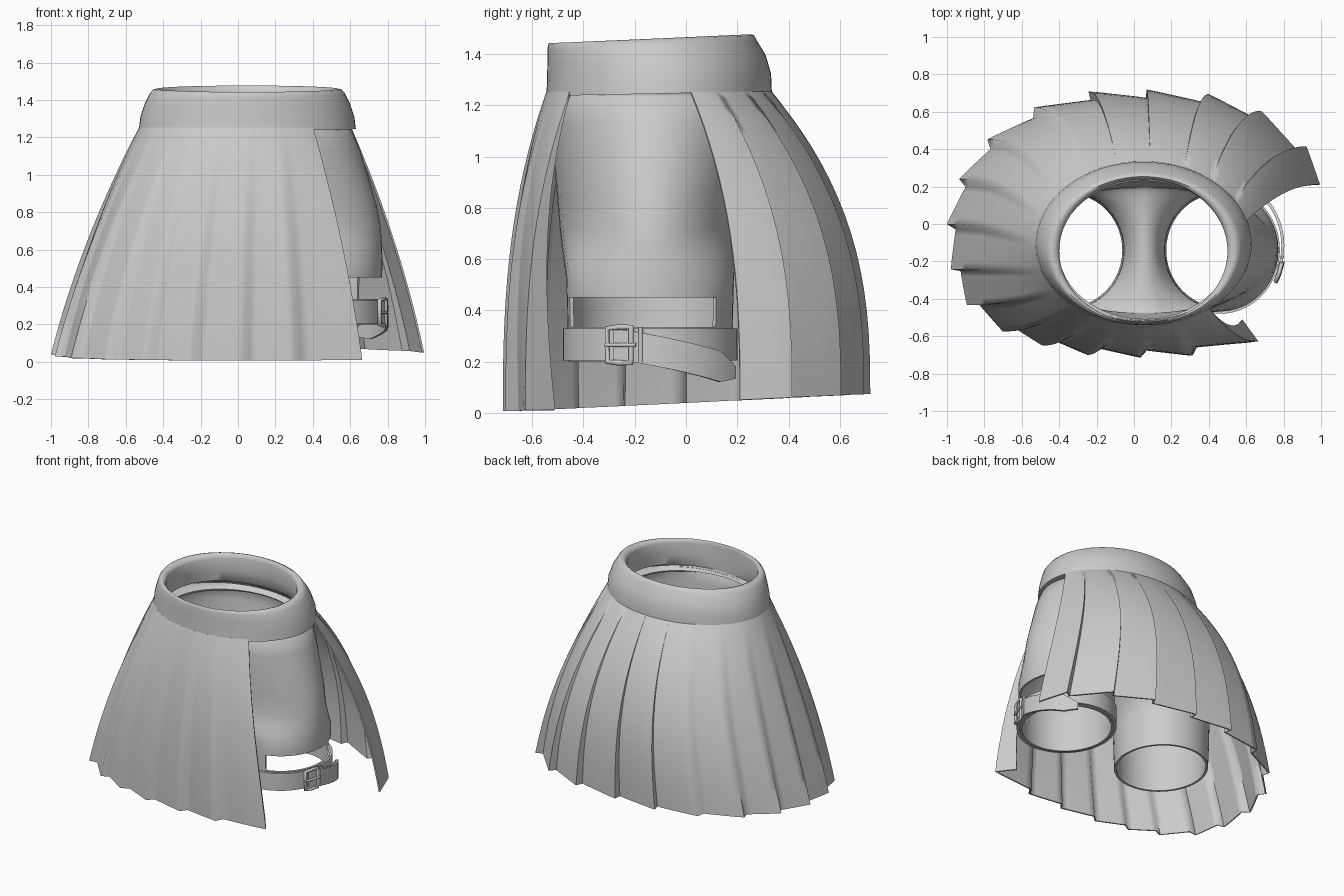
import bpy, bmesh
from math import sin, cos, pi, radians, atan2

if "Cube" in bpy.data.objects:
    bpy.data.objects.remove(bpy.data.objects["Cube"])

grey = bpy.data.materials.new("fabric grey")
grey.use_nodes = True
COLOUR = (0.6, 0.6, 0.6, 1)
grey.diffuse_color = COLOUR
grey.node_tree.nodes["Principled BSDF"].inputs["Base Color"].default_value = COLOUR


def finish(bm, name, thickness=0.0, angle=35):
    """Turn a bmesh into a smooth shaded object, with optional cloth thickness."""
    bmesh.ops.remove_doubles(bm, verts=bm.verts, dist=0.0002)
    bmesh.ops.recalc_face_normals(bm, faces=bm.faces)
    mesh = bpy.data.meshes.new(name)
    bm.to_mesh(mesh)
    bm.free()
    mesh.materials.append(grey)
    obj = bpy.data.objects.new(name, mesh)
    bpy.context.collection.objects.link(obj)
    bpy.ops.object.select_all(action="DESELECT")
    obj.select_set(True)
    bpy.context.view_layer.objects.active = obj
    if thickness:
        mod = obj.modifiers.new("thickness", "SOLIDIFY")
        mod.thickness = thickness
        mod.offset = 0
        bpy.ops.object.modifier_apply(modifier=mod.name)
    bpy.ops.object.shade_smooth_by_angle(angle=radians(angle))


def bridge(bm, a, b, closed=True):
    """Fill quads between two rows of vertices."""
    n = len(a)
    return [bm.faces.new((a[i], a[(i + 1) % n], b[(i + 1) % n], b[i]))
            for i in range(n if closed else n - 1)]


def ellipse(cx, cy, rx, ry, z, n=48, tilt=0.0):
    pts = []
    for i in range(n):
        a = -pi / 2 + 2 * pi * i / n
        y = cy + ry * sin(a)
        pts.append((cx + rx * cos(a), y, z + tilt * (y + 0.13)))
    return pts


# Waistband: rings of (centre y, x radius, y radius, z), outside up and over to inside
bm = bmesh.new()
band = [(-0.105, 0.53, 0.41, 1.245), (-0.105, 0.58, 0.44, 1.245),
        (-0.105, 0.572, 0.437, 1.31), (-0.115, 0.549, 0.426, 1.38),
        (-0.132, 0.522, 0.409, 1.435), (-0.136, 0.505, 0.402, 1.455),
        (-0.14, 0.485, 0.394, 1.46), (-0.143, 0.462, 0.388, 1.452),
        (-0.145, 0.45, 0.384, 1.43), (-0.145, 0.455, 0.386, 1.34),
        (-0.14, 0.465, 0.388, 1.27), (-0.13, 0.53, 0.4, 1.245)]
rings = [[bm.verts.new(p) for p in ellipse(0.05, cy, rx, ry, z, 64, 0.02)]
         for cy, rx, ry, z in band]
for ring in rings:  # the top edge rises towards the back
    for v in ring:
        v.co.z += 0.023 * (v.co.y + 0.13) * max(0, v.co.z - 1.25) / 0.2
for a, b in zip(rings, rings[1:]):
    bridge(bm, a, b)
finish(bm, "waistband", angle=50)

# Pleated skirt: each pleat runs from a tucked-in line to the next outer fold at the hem
FOLDS = [(0.99, 0.21), (0.92, 0.41), (0.68, 0.6), (0.4, 0.69), (0.07, 0.715),
         (-0.24, 0.705), (-0.53, 0.62), (-0.78, 0.45), (-0.93, 0.24), (-0.995, 0),
         (-0.975, -0.24), (-0.89, -0.43), (-0.7, -0.57), (-0.49, -0.645),
         (-0.25, -0.695), (0.03, -0.71), (0.31, -0.7), (0.66, -0.625)]
STEPS, ROWS, TUCK = 6, 18, 0.05
FIRST_SOFT = 6  # from this pleat on the tucks are rounded
hem_line = []  # hem x, hem y, tuck
for p, (a, b) in enumerate(zip(FOLDS, FOLDS[1:])):
    begin = 0.12 if p >= FIRST_SOFT else 0
    for s in range(STEPS + 1):
        u = begin + (1 - begin) * s / STEPS
        hem_line.append((a[0] + (b[0] - a[0]) * u, a[1] + (b[1] - a[1]) * u,
                         TUCK * (1 - u) if p else 0))
hem_line.append((*FOLDS[-1], 0.14))  # turned-in edge of the front panel
bm = bmesh.new()
grid = []
for hx, hy, tuck in hem_line:
    angle = atan2(hy / 0.7, hx / 0.97)
    tx, ty = 0.05 + 0.574 * cos(angle), -0.105 + 0.435 * sin(angle)
    line = []
    for r in range(ROWS + 1):
        t = (r / ROWS) ** 1.3
        fx = t + 0.35 * t * (1 - t)
        fy = 1 - (1 - t) ** 2.6
        pull = tuck * t ** 1.1
        x = tx + (hx - tx) * fx - pull * cos(angle)
        y = ty + (hy - ty) * fy - pull * sin(angle)
        hem = 0.04 + 0.047 * hy
        line.append(bm.verts.new((x, y, 1.252 + (hem - 1.252) * t)))
    grid.append(line)
for a, b in zip(grid, grid[1:]):
    bridge(bm, a, b, False)
finish(bm, "pleated_skirt", 0.01, 75)

# Shorts: hip rings that split along a seam into two legs, with a ledge inside the waist
N = 48
CX, CY = 0.055, -0.14
bm = bmesh.new()
hips = [(-0.14, 0.46, 0.375, 1.215), (-0.13, 0.53, 0.392, 1.24),
        (-0.125, 0.55, 0.4, 1.23), (-0.127, 0.592, 0.392, 1.13),
        (-0.13, 0.637, 0.377, 0.98), (-0.135, 0.678, 0.36, 0.84),
        (CY, 0.7, 0.345, 0.72)]
rings = [[bm.verts.new(p) for p in ellipse(CX, cy, rx, ry, z, N)] for cy, rx, ry, z in hips]
for a, b in zip(rings, rings[1:]):
    bridge(bm, a, b)
last, half = rings[-1], N // 2
front, back = last[0], last[half]
seam = []
for i in range(1, half):
    a = pi * i / half
    seam.append(bm.verts.new((CX, CY + 0.345 * cos(a), 0.72 - 0.06 * sin(a))))
for side in (1, -1):
    outer = last[:half + 1] if side == 1 else [front] + last[:half - 1:-1]
    top = outer + seam
    starts = [v.co.copy() for v in top]
    prev = top
    for k, z in enumerate([0.66, 0.6, 0.53, 0.45, 0.335, 0.27, 0.2]):
        blend = min(1, (k + 1) / 3)
        shrink = 0.015 * k / 6
        ring = []
        for s, c in zip(starts, ellipse(0.405, CY, 0.31 - shrink, 0.325 - shrink, z, N)):
            ring.append(bm.verts.new((s.x + (CX + side * c[0] - s.x) * blend,
                                      s.y + (c[1] - s.y) * blend, z)))
        faces = bridge(bm, prev, ring)
        if side == 1 and z == 0.335:
            # window above the strap on the outer side of the left leg
            gap = [f for f in faces if f.calc_center_median().x > CX + 0.5
                   and -0.44 < f.calc_center_median().y < 0.1]
            bmesh.ops.delete(bm, geom=gap, context="FACES_ONLY")
        prev = ring
finish(bm, "shorts", 0.015, 60)

LEG_X = CX + 0.405


def strap_point(deg, out, z):
    a = radians(deg)
    return (LEG_X + (0.3 + out) * cos(a), CY + (0.32 + out) * sin(a), z)


# Strap round the left leg
bm = bmesh.new()
low, high = [[bm.verts.new(strap_point(d, 0.01, z)) for d in range(0, 360, 6)]
             for z in (0.205, 0.33)]
bridge(bm, low, high)
finish(bm, "leg_strap", 0.02)

# Loose strap tail, dropping away behind the buckle
bm = bmesh.new()
rows = []
for i in range(13):
    u = i / 12
    width = 0.06 if i < 11 else 0.06 - 0.018 * (i - 10)
    mid = 0.268 - 0.11 * u ** 1.3
    rows.append([bm.verts.new(strap_point(-24 + 84 * u, 0.025 + 0.035 * u, mid + s * width))
                 for s in (-1, 0, 1)])
for a, b in zip(rows, rows[1:]):
    bridge(bm, a, b, False)
finish(bm, "strap_tail", 0.016)


def rod(name, points, radius, cyclic=False):
    curve = bpy.data.curves.new(name, "CURVE")
    curve.dimensions = "3D"
    curve.bevel_depth = radius
    curve.bevel_resolution = 2
    curve.use_fill_caps = True
    spline = curve.splines.new("POLY")
    spline.points.add(len(points) - 1)
    for p, co in zip(spline.points, points):
        p.co = (*co, 1)
    spline.use_cyclic_u = cyclic
    curve.materials.append(grey)
    obj = bpy.data.objects.new(name, curve)
    bpy.context.collection.objects.link(obj)


# Buckle frame, prong and keeper
frame = [(-28, 0.2), (-20, 0.195), (-12, 0.195), (-12, 0.21), (-12, 0.325),
         (-12, 0.335), (-20, 0.335), (-28, 0.33)]
rod("buckle_frame", [strap_point(d, 0.036, z) for d, z in frame], 0.011, True)
rod("buckle_prong", [strap_point(d, 0.042, 0.265) for d in (-29, -22, -14, -9)], 0.008)
rod("strap_keeper", [strap_point(-6, 0.036, z) for z in (0.2, 0.335)], 0.009)
